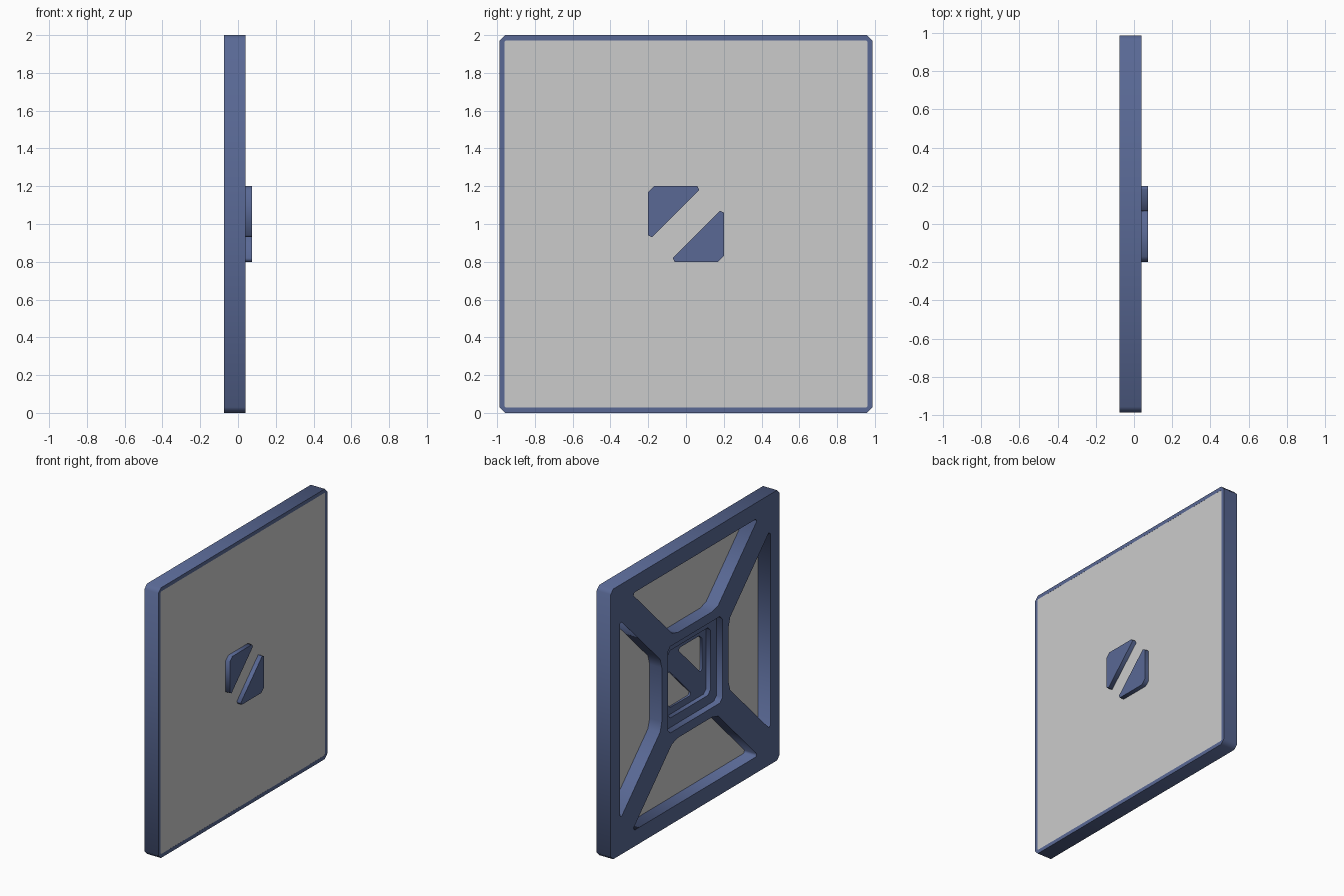
import bpy, math

if "Cube" in bpy.data.objects:
    bpy.data.objects.remove(bpy.data.objects["Cube"])

blue = bpy.data.materials.new("blue_paint")
blue.diffuse_color = (0.10, 0.14, 0.30, 1)
blue.use_nodes = True
blue.node_tree.nodes["Principled BSDF"].inputs["Base Color"].default_value = blue.diffuse_color


def plate(name, loops, x0, x1, mat=None):
    """Extrude (y, z-1) outlines from x0 to x1; later loops are holes."""
    cu = bpy.data.curves.new(name + "_profile", 'CURVE')
    cu.dimensions = '2D'
    cu.fill_mode = 'BOTH'
    cu.extrude = (x1 - x0) / 2
    for pts in loops:
        sp = cu.splines.new('POLY')
        sp.points.add(len(pts) - 1)
        for p, (u, v) in zip(sp.points, pts):
            p.co = (u, v, 0, 1)
        sp.use_cyclic_u = True
    ob = bpy.data.objects.new(name, cu)
    bpy.context.collection.objects.link(ob)
    ob.rotation_euler = (math.pi / 2, 0, math.pi / 2)
    ob.location = ((x0 + x1) / 2, 0, 1)
    bpy.ops.object.select_all(action='DESELECT')
    ob.select_set(True)
    bpy.context.view_layer.objects.active = ob
    bpy.ops.object.convert(target='MESH')
    ob = bpy.context.object
    if mat:
        ob.data.materials.append(mat)
    return ob


def octagon(a, b, c):
    """Rectangle of half sizes a, b with corners cut by c."""
    return [(a, b - c), (a - c, b), (c - a, b), (-a, b - c),
            (-a, c - b), (c - a, -b), (a - c, -b), (a, c - b)]


def turn(pts, k):
    for _ in range(k):
        pts = [(-v, u) for u, v in pts]
    return pts


# opening between border, diagonal struts and centre ring
opening = [(0.71, 0.88), (-0.71, 0.88), (-0.72, 0.86), (-0.27, 0.41),
           (-0.20, 0.39), (0.20, 0.39), (0.27, 0.41), (0.72, 0.86)]
openings = [turn(opening, k) for k in range(4)]

# the two raised triangles, split by a diagonal gap
wedge = [(-0.2, 0.17), (-0.17, 0.2), (0.06, 0.2),
         (0.07, 0.18), (-0.18, -0.07), (-0.2, -0.06)]
wedge2 = turn(wedge, 2)

# frame with its braces and the flush front rim
outer = octagon(0.988, 1.0, 0.03)
plate("braced_frame", [outer, octagon(0.32, 0.32, 0.03)] + openings, -0.075, 0.025, blue)
plate("front_rim", [outer, octagon(0.962, 0.972, 0.008)], 0.025, 0.04, blue)

# front sheet
plate("front_panel", [octagon(0.962, 0.972, 0.008)], 0.025, 0.0395)

# stepped centre recess seen from the back
plate("recess_step", [octagon(0.32, 0.32, 0.03), octagon(0.25, 0.25, 0.03)], -0.025, 0.025, blue)
plate("recess_floor", [octagon(0.25, 0.25, 0.03), wedge, wedge2], 0.01, 0.025, blue)

# raised front triangles
plate("upper_triangle", [wedge], 0.039, 0.073, blue)
plate("lower_triangle", [wedge2], 0.039, 0.073, blue)
